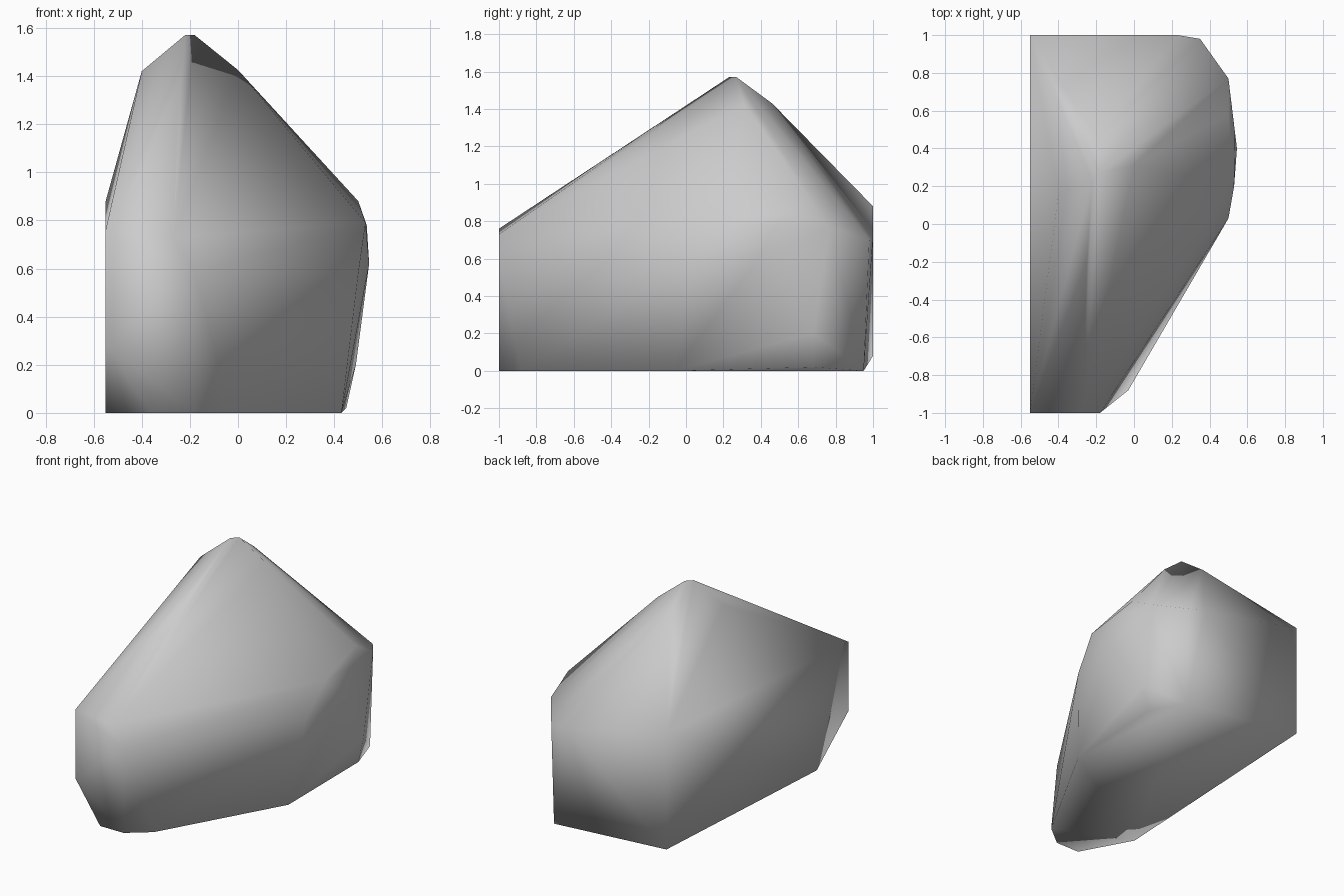
import bpy, bmesh, math
from itertools import combinations
from mathutils import Vector

if "Cube" in bpy.data.objects:
    bpy.data.objects.remove(bpy.data.objects["Cube"])

# Corner points of the boulder, grouped by region
crown = [(-.22, .23, 1.57), (-.18, .27, 1.57), (-.40, .16, 1.42), (0, .31, 1.425),
         (-.2, .46, 1.43), (-.25, -.2, 1.285)]
front = [(-.55, -1, .76), (-.55, -1, .28), (-.36, -1, 0), (-.18, -1, 0),
         (-.27, -1, .73), (-.18, -1, .58), (-.03, -.88, 0)]
right = [(.50, .03, .58), (.43, -.06, 0), (.53, .2, .79), (.545, .4, .62),
         (.535, .48, .78), (.50, .58, .88), (.50, .77, .77), (.49, .68, .2),
         (.45, .68, .02)]
back = [(.35, .98, .70), (.23, 1, .72), (.35, .95, 0), (-.55, 1, .88),
        (-.55, 1, .08), (-.55, -.65, 0)]
pts = [Vector(p) for p in crown + front + right + back]

# Wrap the points: every plane through three points with all others behind it is a face
bm = bmesh.new()
verts = [bm.verts.new(p) for p in pts]
done = set()
for i, j, k in combinations(range(len(pts)), 3):
    n = (pts[j] - pts[i]).cross(pts[k] - pts[i])
    if n.length < 1e-6:
        continue
    n.normalize()
    d = [(p - pts[i]).dot(n) for p in pts]
    if max(d) > 1e-5:
        n, d = -n, [-a for a in d]
    if max(d) > 1e-5:
        continue
    ring = [a for a in range(len(pts)) if abs(d[a]) < 1e-5]
    if frozenset(ring) in done:
        continue
    done.add(frozenset(ring))
    c = sum((pts[a] for a in ring), Vector()) / len(ring)
    u = (pts[ring[0]] - c).normalized()
    w = n.cross(u)
    ring.sort(key=lambda a: math.atan2((pts[a] - c).dot(w), (pts[a] - c).dot(u)))
    bm.faces.new([verts[a] for a in ring])
bmesh.ops.delete(bm, geom=[v for v in bm.verts if not v.link_faces], context='VERTS')
bmesh.ops.triangulate(bm, faces=bm.faces[:])

# Soft shading over the whole boulder
for f in bm.faces:
    f.smooth = True
mesh = bpy.data.meshes.new("boulder")
bm.to_mesh(mesh)
bm.free()
bpy.context.collection.objects.link(bpy.data.objects.new("boulder", mesh))
